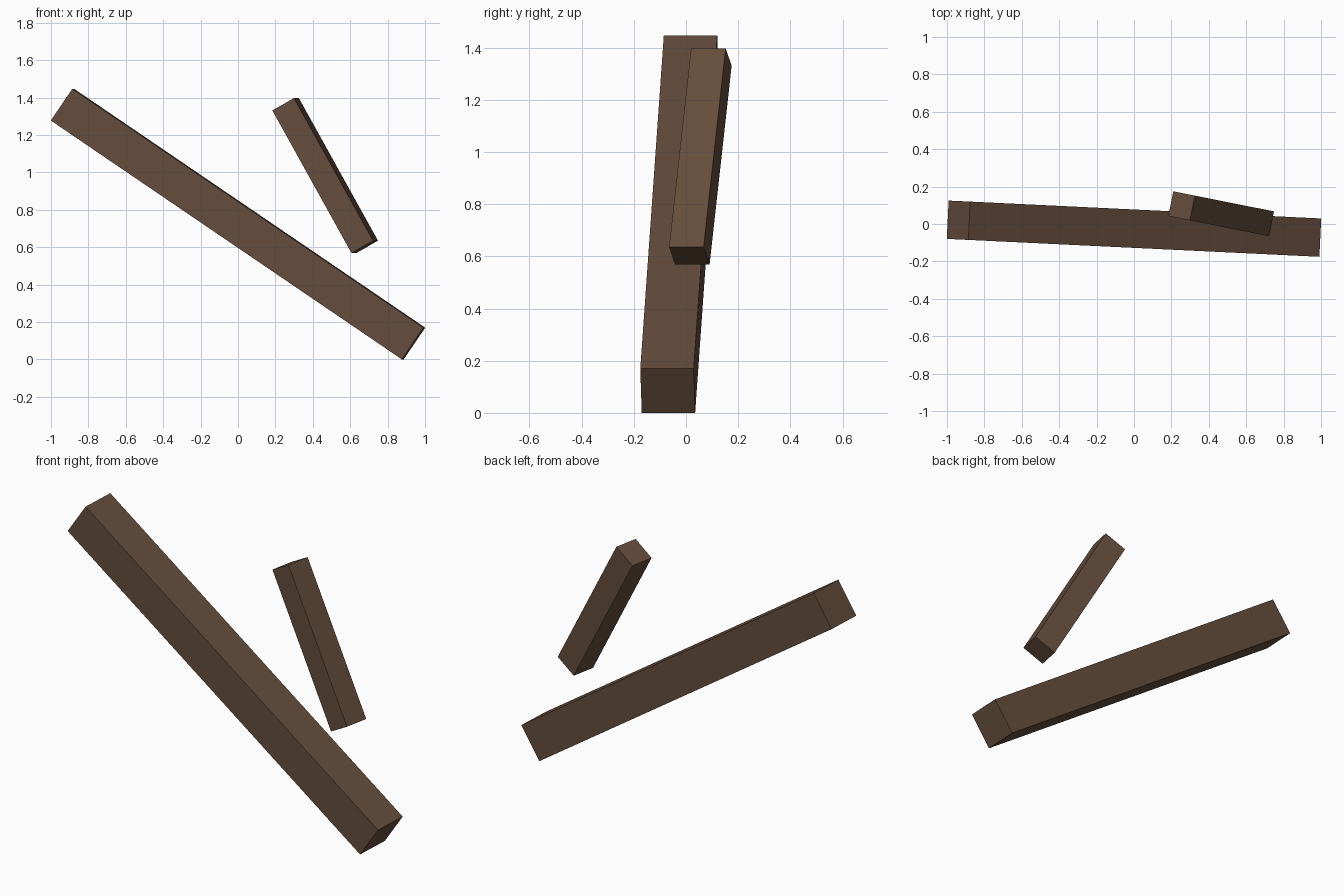
import bpy
from math import radians
from mathutils import Euler

if "Cube" in bpy.data.objects:
    bpy.data.objects.remove(bpy.data.objects["Cube"])

# Shared dark brown timber colour
wood = bpy.data.materials.new("dark_brown_wood")
wood.diffuse_color = (0.130, 0.075, 0.045, 1.0)
wood.use_nodes = True
wood.node_tree.nodes["Principled BSDF"].inputs["Base Color"].default_value = wood.diffuse_color


def beam(name, centre, length, thickness, pitch, yaw):
    """Square timber lying along x, pitched down to the right, then turned about z."""
    bpy.ops.mesh.primitive_cube_add(size=1)
    obj = bpy.context.object
    obj.name = name
    obj.scale = (length, thickness, thickness)
    obj.rotation_euler = Euler((0, radians(pitch), radians(yaw)))
    obj.location = centre
    obj.data.materials.append(wood)
    return obj


# Long leaning timber and the short loose one above it
beam("long_beam", (0, -0.025, 0.7235), 2.272, 0.205, 34.2, -2.75)
beam("short_beam", (0.466, 0.055, 0.983), 0.876, 0.135, 60.5, -11.3)
